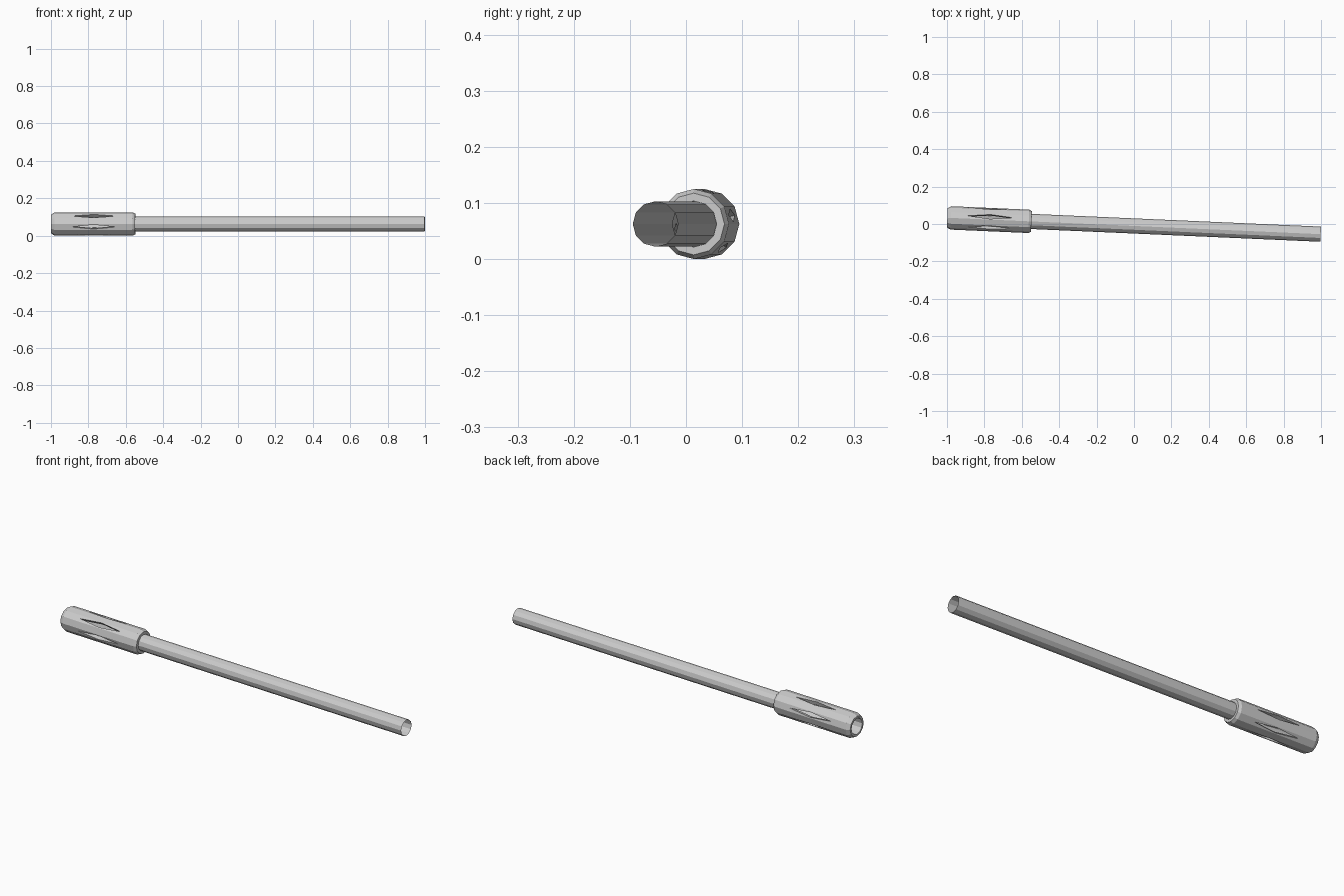
import bpy, bmesh, math
from mathutils import Matrix, Vector

if "Cube" in bpy.data.objects:
    bpy.data.objects.remove(bpy.data.objects["Cube"])

SIDES = 12
# The whole assembly lies along x, turned slightly about z
PLACE = Matrix.Translation((0, -0.0105, 0.0625)) @ Matrix.Rotation(math.radians(-2.52), 4, 'Z')


def make_object(name, bm):
    bmesh.ops.recalc_face_normals(bm, faces=bm.faces)
    mesh = bpy.data.meshes.new(name)
    bm.to_mesh(mesh)
    bm.free()
    obj = bpy.data.objects.new(name, mesh)
    bpy.context.collection.objects.link(obj)
    obj.matrix_world = PLACE
    return obj


def lathe(name, profile, closed):
    """Revolve (x, radius) points around the x axis."""
    bm = bmesh.new()
    rings = []
    for x, r in profile:
        rings.append([bm.verts.new((x, r * math.sin(i * math.tau / SIDES),
                                    r * math.cos(i * math.tau / SIDES))) for i in range(SIDES)])
    pairs = list(zip(rings, rings[1:]))
    if closed:
        pairs.append((rings[-1], rings[0]))
    for a, b in pairs:
        for i in range(SIDES):
            j = (i + 1) % SIDES
            bm.faces.new((a[i], a[j], b[j], b[i]))
    return make_object(name, bm)


# Long open tube
lathe("barrel", [(-0.60, 0.0405), (0.999, 0.0405)], False)

# Thick muzzle sleeve with chamfered ends and an open bore
sleeve = lathe("muzzle_sleeve", [
    (-0.999, 0.041), (-0.999, 0.052), (-0.98, 0.0625), (-0.77, 0.0625),
    (-0.563, 0.0625), (-0.549, 0.055), (-0.549, 0.041)], True)

# Six tapered vents, one on every second facet
bm = bmesh.new()
outline = [(-0.89, 0), (-0.77, 0.012), (-0.65, 0), (-0.77, -0.012)]
for k in range(6):
    turn = Matrix.Rotation(math.radians(-15 + 60 * k), 3, 'X')
    low = [bm.verts.new(turn @ Vector((x, y, 0.032))) for x, y in outline]
    high = [bm.verts.new(turn @ Vector((x, y, 0.08))) for x, y in outline]
    bm.faces.new(low)
    bm.faces.new(high)
    for i in range(4):
        j = (i + 1) % 4
        bm.faces.new((low[i], low[j], high[j], high[i]))
cutter = make_object("vent_cutter", bm)
cutter.hide_render = True
cutter.hide_viewport = False
cutter.display_type = 'WIRE'

cut = sleeve.modifiers.new("vents", 'BOOLEAN')
cut.operation = 'DIFFERENCE'
cut.solver = 'EXACT'
cut.object = cutter
